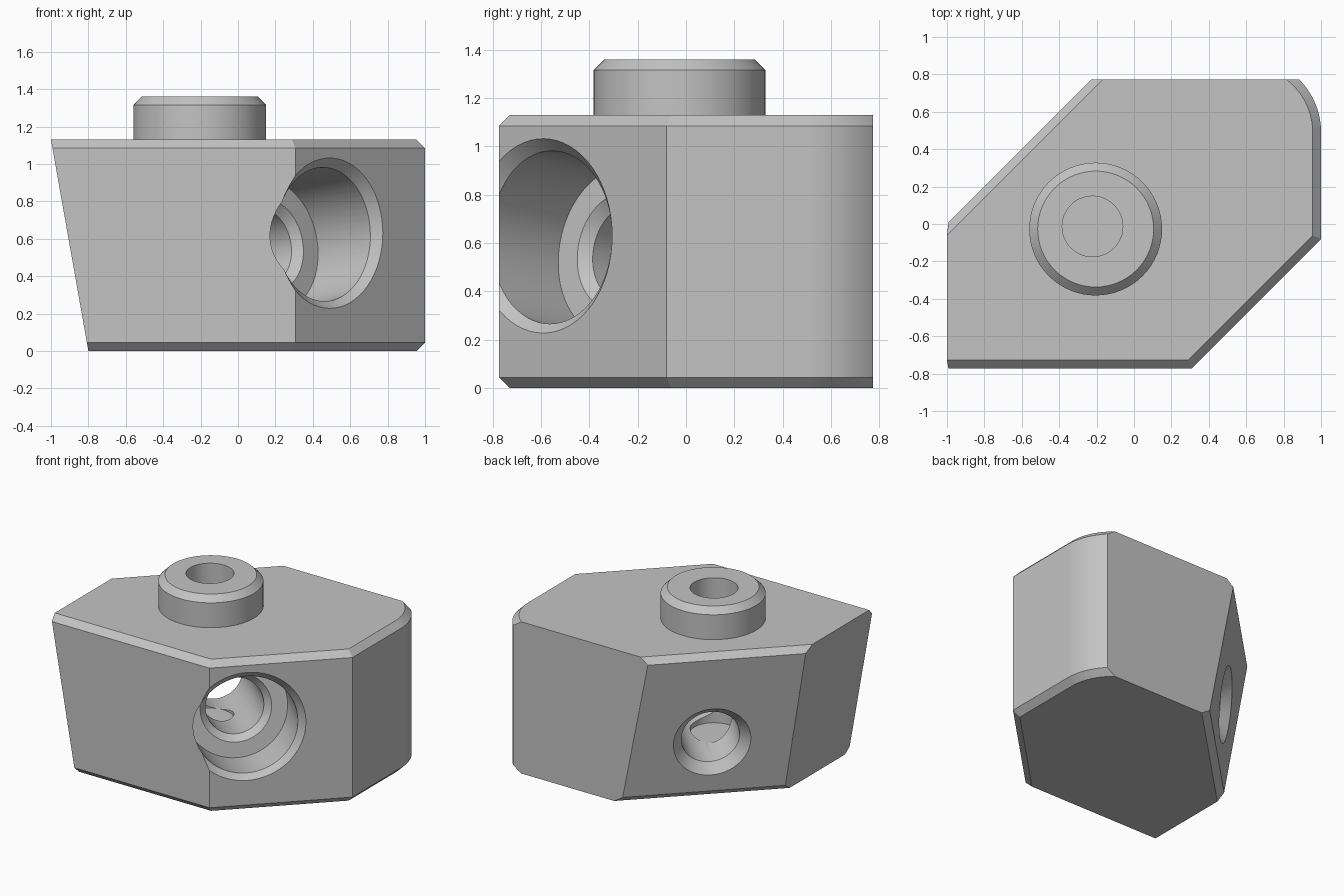
import bpy, bmesh, math
from mathutils import Vector

cube = bpy.data.objects.get("Cube")
if cube:
    bpy.data.objects.remove(cube, do_unlink=True)

GREY = (0.55, 0.55, 0.55, 1)
metal = bpy.data.materials.new("plain grey")
metal.use_nodes = True
metal.diffuse_color = GREY
metal.node_tree.nodes["Principled BSDF"].inputs["Base Color"].default_value = GREY

HEIGHT, BEVEL, BACK = 1.13, 0.045, 0.773


def make_object(name, bm):
    bmesh.ops.recalc_face_normals(bm, faces=bm.faces[:])
    mesh = bpy.data.meshes.new(name)
    bm.to_mesh(mesh)
    bm.free()
    mesh.materials.append(metal)
    obj = bpy.data.objects.new(name, mesh)
    bpy.context.collection.objects.link(obj)
    return obj


def turned(name, origin, axis, profile, steps=64):
    """Closed solid of revolution; profile holds (distance, radius) pairs."""
    bm = bmesh.new()
    rot = Vector(axis).to_track_quat('Z', 'Y')
    rings = []
    for dist, radius in profile:
        ring = []
        for i in range(steps):
            a = math.tau * i / steps
            p = Vector((radius * math.cos(a), radius * math.sin(a), dist))
            ring.append(bm.verts.new(Vector(origin) + rot @ p))
        rings.append(ring)
    for low, high in zip(rings, rings[1:]):
        for i in range(steps):
            j = (i + 1) % steps
            bm.faces.new((low[i], low[j], high[j], high[i]))
    bm.faces.new(rings[0])
    bm.faces.new(rings[-1])
    return make_object(name, bm)


def combine(target, tool, operation):
    mod = target.modifiers.new(operation.lower(), 'BOOLEAN')
    mod.operation, mod.solver, mod.object = operation, 'EXACT', tool
    bpy.context.view_layer.objects.active = target
    bpy.ops.object.modifier_apply(modifier=mod.name)
    bpy.data.objects.remove(tool, do_unlink=True)


# Block: a box trimmed by planes
bm = bmesh.new()
bmesh.ops.create_cube(bm, size=4)
bmesh.ops.translate(bm, verts=bm.verts[:], vec=(0, 0, 2))


def trim(point, normal):
    geom = bm.verts[:] + bm.edges[:] + bm.faces[:]
    cut = bmesh.ops.bisect_plane(bm, geom=geom, dist=1e-5, plane_co=point,
                                 plane_no=normal, clear_outer=True)
    edges = [e for e in cut["geom_cut"] if isinstance(e, bmesh.types.BMEdge)]
    if edges:
        bmesh.ops.contextual_create(bm, geom=edges)


def wall(x, y, nx, ny):
    """Upright side with bevelled top and bottom edges."""
    trim((x, y, 0), (nx, ny, 0))
    trim((x, y, HEIGHT - BEVEL), (nx, ny, 1))
    trim((x, y, BEVEL), (nx, ny, -1))


trim((0, 0, HEIGHT), (0, 0, 1))
trim((0, BACK, 0), (0, 1, 0))
trim((-1, 0, HEIGHT), (-1, 0, -0.177))
wall(0, -BACK, 0, -1)
r = math.sqrt(0.5)
wall(0.31, -0.77, r, -r)

# Rounded back corner
for i in range(13):
    a = math.radians(50) * i / 12
    c, s = math.cos(a), math.sin(a)
    wall(0.6 + 0.4 * c, 0.49 + 0.4 * s, c, s)

# Leaning back face with its bevels
trim((-1, 0, HEIGHT - BEVEL), (-1, 1, -0.2))
trim((-1, 0, HEIGHT - BEVEL), (-1, 1, 1.33))
trim((-0.792, 0, BEVEL), (-1, 1, -1.55))
block = make_object("block", bm)

# Post on top
post = turned("post", (-0.205, -0.027, 0), (0, 0, 1),
              [(1.05, 0.355), (HEIGHT + 0.185, 0.355), (1.36, 0.31)])
combine(block, post, 'UNION')

# Sloping stepped bore from the front corner through to the back face
mouth = Vector((0.49, -0.59, 0.63))
axis = Vector((-1, 1, -0.2)).normalized()
length = 1.372
bore = turned("bore_cutter", mouth, axis, [
    (-0.2, 0.355), (0.45, 0.355), (0.4501, 0.245), (0.495, 0.2),
    (length - 0.045, 0.2), (length, 0.245), (length + 0.05, 0.295)])
combine(block, bore, 'DIFFERENCE')
rim = turned("rim_cutter", mouth, (-1, 1, 0),
             [(-0.02, 0.42), (0, 0.402), (0.05, 0.352)])
combine(block, rim, 'DIFFERENCE')

# Upright hole through the post
hole = turned("hole_cutter", (-0.222, -0.013, 0), (0, 0, 1),
              [(0.28, 0.162), (1.5, 0.162)], 48)
combine(block, hole, 'DIFFERENCE')

# Smooth curved surfaces, crisp edges
block.select_set(True)
bpy.context.view_layer.objects.active = block
bpy.ops.object.shade_smooth_by_angle(angle=math.radians(25))
weighted = block.modifiers.new("weighted normals", 'WEIGHTED_NORMAL')
weighted.keep_sharp = True
